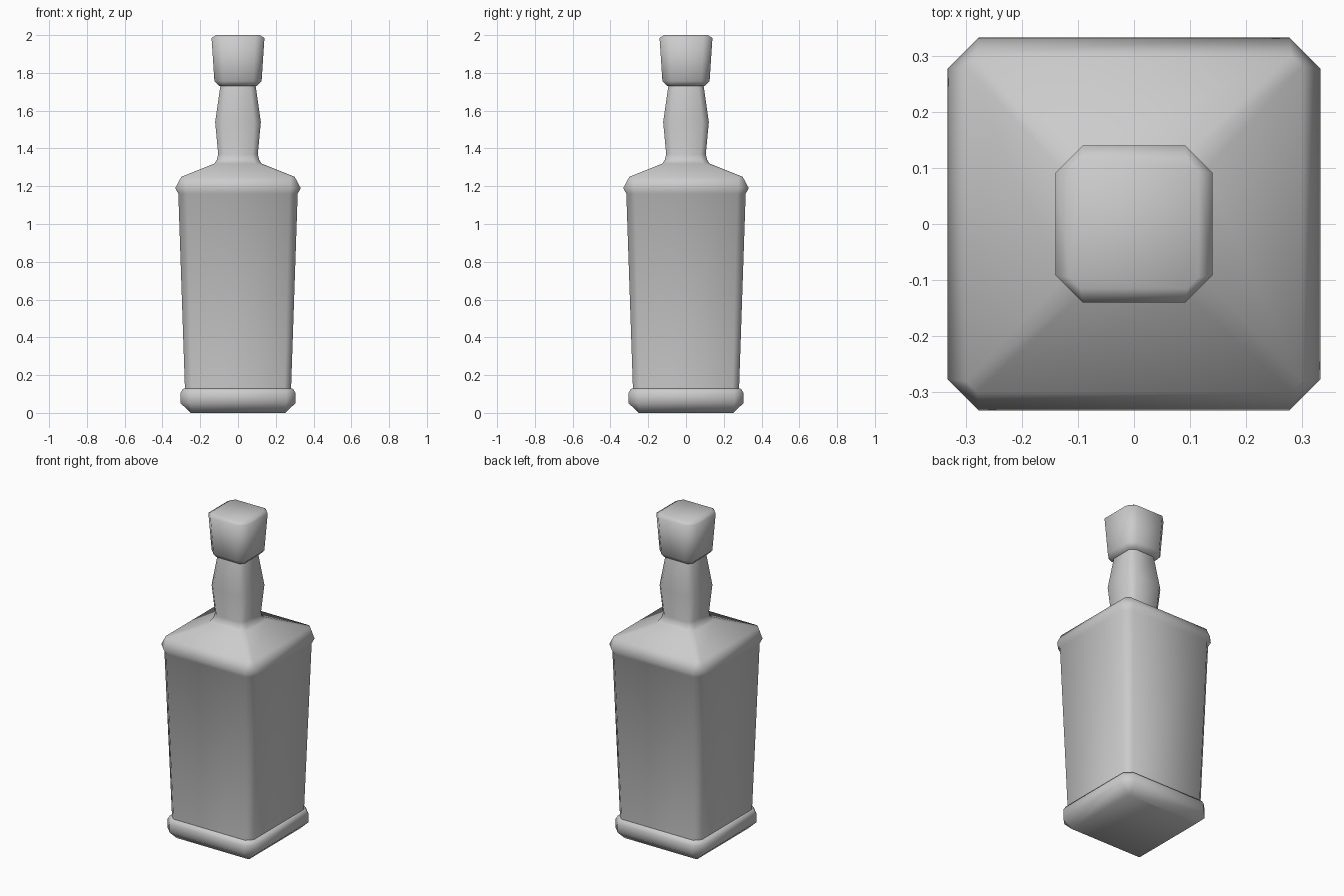
import bpy, bmesh, math

if "Cube" in bpy.data.objects:
    bpy.data.objects.remove(bpy.data.objects["Cube"])


def ring(bm, w, c, z):
    """Square ring of half width w with corners cut by c."""
    i = w - c
    pts = [(w, -i), (w, i), (i, w), (-i, w), (-w, i), (-w, -i), (-i, -w), (i, -w)]
    return [bm.verts.new((x, y, z)) for x, y in pts]


def loft(name, profile):
    """Stack chamfered square rings (half width, corner cut, height)."""
    bm = bmesh.new()
    rings = [ring(bm, *p) for p in profile]
    for a, b in zip(rings, rings[1:]):
        for k in range(8):
            n = (k + 1) % 8
            bm.faces.new((a[k], a[n], b[n], b[k]))
    bm.faces.new(rings[0][::-1])
    bm.faces.new(rings[-1])
    bmesh.ops.recalc_face_normals(bm, faces=bm.faces)
    me = bpy.data.meshes.new(name)
    bm.to_mesh(me)
    bm.free()
    ob = bpy.data.objects.new(name, me)
    bpy.context.collection.objects.link(ob)
    bpy.ops.object.select_all(action='DESELECT')
    ob.select_set(True)
    bpy.context.view_layer.objects.active = ob
    bpy.ops.object.shade_smooth_by_angle(angle=math.radians(60))
    return ob


# Bottle: foot, tapered body, shoulder and bulged neck
loft("bottle", [
    (0.25, 0.004, 0.0), (0.305, 0.05, 0.052), (0.305, 0.05, 0.105),
    (0.292, 0.04, 0.127), (0.281, 0.035, 0.129),
    (0.316, 0.045, 1.16), (0.332, 0.055, 1.19), (0.30, 0.02, 1.25),
    (0.125, 0.03, 1.32), (0.112, 0.032, 1.34), (0.105, 0.03, 1.37),
    (0.121, 0.035, 1.54), (0.093, 0.028, 1.735),
])

# Stopper: flared block with bevelled top and bottom
loft("stopper", [
    (0.10, 0.02, 1.73), (0.125, 0.045, 1.757),
    (0.14, 0.049, 1.985), (0.115, 0.02, 2.0),
])
